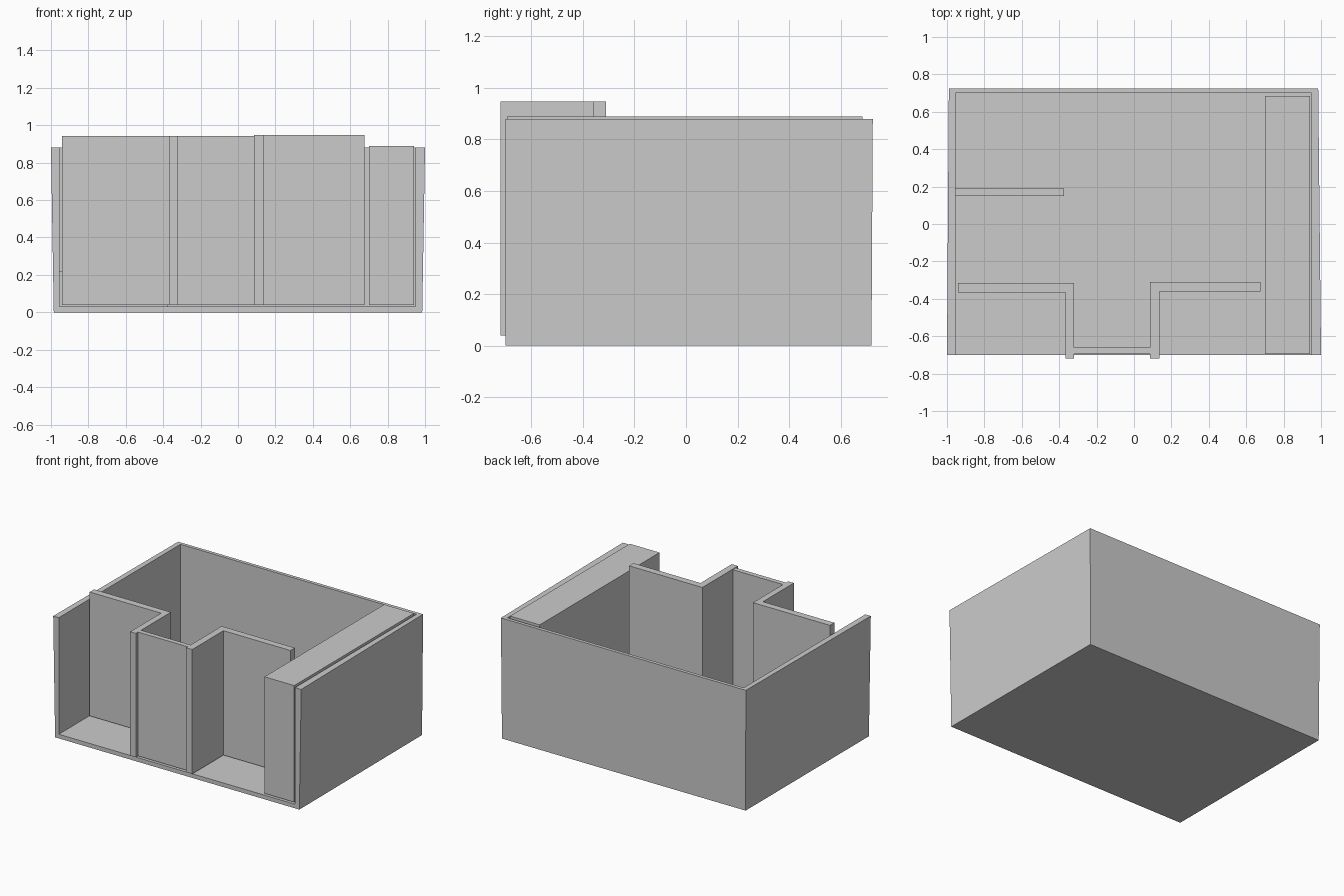
import bpy, bmesh

if "Cube" in bpy.data.objects:
    bpy.data.objects.remove(bpy.data.objects["Cube"])


def prism(name, outline, z0, z1, top=None):
    """Extrude an outline (counter-clockwise from above); 'top' allows a tapered upper outline."""
    bm = bmesh.new()
    low = [bm.verts.new((x, y, z0)) for x, y in outline]
    high = [bm.verts.new((x, y, z1)) for x, y in (top or outline)]
    bm.faces.new(low[::-1])
    bm.faces.new(high)
    n = len(low)
    for i in range(n):
        j = (i + 1) % n
        bm.faces.new((low[i], low[j], high[j], high[i]))
    bmesh.ops.recalc_face_normals(bm, faces=bm.faces)
    mesh = bpy.data.meshes.new(name)
    bm.to_mesh(mesh)
    bm.free()
    obj = bpy.data.objects.new(name, mesh)
    bpy.context.collection.objects.link(obj)
    return obj


def rect(x0, x1, y0, y1):
    return [(x0, y0), (x1, y0), (x1, y1), (x0, y1)]


# Outer shell: slightly flared box, open at the front and top
shell = prism("outer_shell",
              [(-0.985, -0.70), (0.985, -0.70), (0.98, 0.72), (-0.985, 0.72)], 0, 0.88,
              top=[(-1.0, -0.70), (1.0, -0.70), (0.985, 0.725), (-0.99, 0.725)])
cutter = prism("room_cutter", rect(-0.955, 0.95, -0.9, 0.70), 0.03, 1.2)
cutter.hide_render = True
cutter.hide_set(True)
cut = shell.modifiers.new("hollow", 'BOOLEAN')
cut.operation = 'DIFFERENCE'
cut.solver = 'EXACT'
cut.object = cutter

# Solid block along the right wall
prism("side_block", rect(0.70, 0.94, -0.695, 0.685), 0.04, 0.89)

# Stepped front partition: two L-shaped walls joined by a recessed panel
prism("left_partition",
      [(-0.94, -0.365), (-0.365, -0.365), (-0.365, -0.72),
       (-0.32, -0.72), (-0.32, -0.315), (-0.94, -0.315)], 0.04, 0.943)
prism("right_partition",
      [(0.085, -0.72), (0.135, -0.72), (0.135, -0.36),
       (0.675, -0.36), (0.675, -0.31), (0.085, -0.31)], 0.04, 0.947)
prism("front_panel", rect(-0.32, 0.085, -0.695, -0.66), 0.04, 0.943)

# Low divider inside, against the left wall
prism("low_divider", rect(-0.955, -0.375, 0.15, 0.19), 0.03, 0.22)
